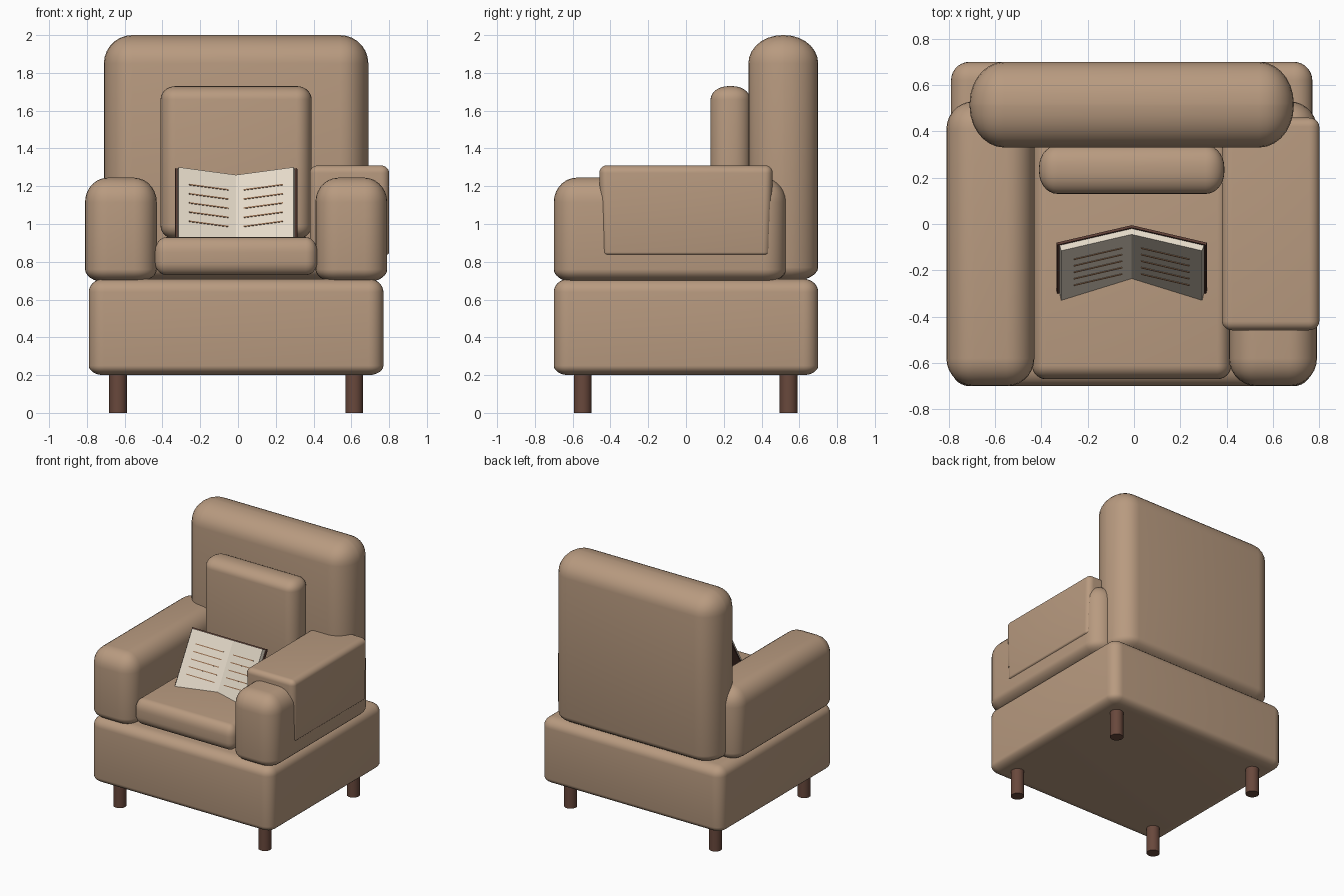
import bpy, bmesh, math
from mathutils import Matrix

if "Cube" in bpy.data.objects:
    bpy.data.objects.remove(bpy.data.objects["Cube"])


def material(name, rgb):
    m = bpy.data.materials.new(name)
    m.diffuse_color = (*rgb, 1.0)
    m.use_nodes = True
    m.node_tree.nodes["Principled BSDF"].inputs["Base Color"].default_value = m.diffuse_color
    return m


FABRIC = material("tan fabric", (0.48, 0.325, 0.215))
WOOD = material("dark wood", (0.14, 0.065, 0.045))
COVER = material("brown cover", (0.11, 0.048, 0.035))
PAPER = material("cream paper", (0.78, 0.70, 0.58))
INK = material("brown ink", (0.32, 0.17, 0.09))


def finish(name, bm, mat, angle=40):
    bmesh.ops.recalc_face_normals(bm, faces=bm.faces)
    mesh = bpy.data.meshes.new(name)
    bm.to_mesh(mesh)
    bm.free()
    obj = bpy.data.objects.new(name, mesh)
    bpy.context.collection.objects.link(obj)
    mesh.materials.append(mat)
    bpy.ops.object.select_all(action='DESELECT')
    obj.select_set(True)
    bpy.context.view_layer.objects.active = obj
    bpy.ops.object.shade_smooth_by_angle(angle=math.radians(angle))
    return obj


def soft_box(name, lo, hi, radii, bottom_radius, segments=7):
    """Upholstered block with its own corner radius on each axis."""
    bm = bmesh.new()
    bmesh.ops.create_cube(bm, size=2)
    bmesh.ops.bevel(bm, geom=bm.edges[:], offset=0.5, segments=segments,
                    profile=0.5, affect='EDGES')
    for v in bm.verts:
        for i in range(3):
            c = v.co[i]
            r = bottom_radius if i == 2 and c < 0 else radii[i]
            reach = (hi[i] - lo[i]) / 2 - r + r * (abs(c) - 0.5) * 2
            v.co[i] = (lo[i] + hi[i]) / 2 + math.copysign(reach, c)
    return finish(name, bm, FABRIC)


# Upholstery
soft_box("base", (-0.79, -0.70, 0.20), (0.77, 0.70, 0.71), (0.08, 0.08, 0.07), 0.05)
soft_box("backrest", (-0.71, 0.33, 0.69), (0.69, 0.70, 2.00), (0.15, 0.18, 0.15), 0.08)
soft_box("seat_cushion", (-0.44, -0.67, 0.73), (0.42, 0.40, 0.93), (0.06, 0.06, 0.08), 0.07)
soft_box("back_pillow", (-0.41, 0.13, 0.92), (0.39, 0.34, 1.73), (0.08, 0.095, 0.07), 0.07)
for side, x in (("left", -0.81), ("right", 0.41)):
    soft_box(side + "_arm", (x, -0.70, 0.69), (x + 0.38, 0.53, 1.245),
             (0.12, 0.12, 0.13), 0.07)

# Cover draped over one arm, narrowing slightly to its hem
drape = soft_box("arm_cover", (0.38, -0.46, 0.83), (0.80, 0.46, 1.31), (0.045, 0.04, 0.04), 0.02)
for v in drape.data.vertices:
    v.co.y *= 1 - 0.03 * (1.31 - v.co.z) / 0.48

# Legs
for side, x in (("left", -0.635), ("right", 0.615)):
    for end, y in (("front", -0.547), ("back", 0.543)):
        bm = bmesh.new()
        bmesh.ops.create_cone(bm, cap_ends=True, segments=24, radius1=0.047,
                              radius2=0.047, depth=0.25,
                              matrix=Matrix.Translation((x, y, 0.125)))
        finish(f"{end}_{side}_leg", bm, WOOD)

# Open book: local x across, y up the page, z out of the page
BOOK = Matrix.Translation((-0.01, -0.045, 1.26)) @ Matrix.Rotation(math.radians(60), 4, 'X')
OPEN = math.radians(15)


def folded_slab(name, width, front, back, low, high, mat):
    """V-shaped slab between two depths, mitred at the spine."""
    c, s = math.cos(OPEN), math.sin(OPEN)
    edge = [(width * c - d * s, width * s + d * c) for d in (front, back)]
    outline = [(0, front / c), edge[0], edge[1], (0, back / c)]
    bm = bmesh.new()
    for sign in (-1, 1):
        rings = [[bm.verts.new((sign * x, y, z)) for x, z in outline] for y in (low, high)]
        for ring in rings:
            bm.faces.new(ring)
        for i in (0, 1, 2):
            bm.faces.new([rings[0][i], rings[0][i + 1], rings[1][i + 1], rings[1][i]])
    bmesh.ops.remove_doubles(bm, verts=bm.verts, dist=1e-5)
    bm.transform(BOOK)
    return finish(name, bm, mat, 5)


folded_slab("book_pages", 0.315, 0.0, -0.028, -0.43, 0.0, PAPER)
folded_slab("book_cover", 0.325, -0.028, -0.040, -0.44, 0.008, COVER)

# Printed rules on both pages
bm = bmesh.new()
for sign in (-1, 1):
    page = BOOK @ Matrix.Rotation(-sign * OPEN, 4, 'Y')
    for row in range(5):
        place = Matrix.Translation((sign * 0.15, -0.098 - 0.056 * row, 0.001))
        bmesh.ops.create_cube(bm, size=1, matrix=page @ place @ Matrix.Diagonal((0.215, 0.007, 0.004, 1)))
finish("page_lines", bm, INK, 5)
